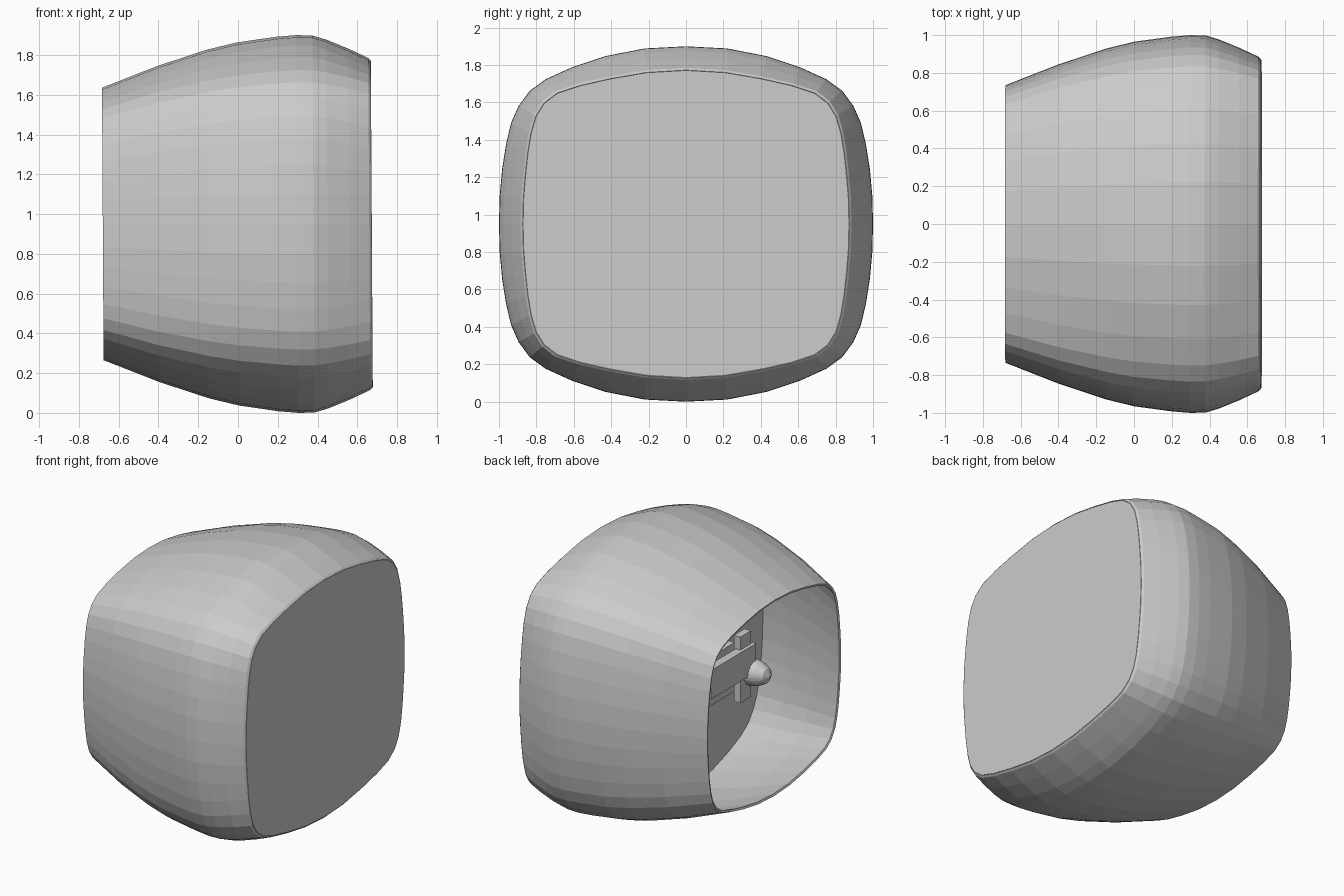
import bpy, bmesh, math

if "Cube" in bpy.data.objects:
    bpy.data.objects.remove(bpy.data.objects["Cube"])

ZC = 0.95

# Quarter cross-sections (unit half-size): soft middle bulge and squarer ends
SOFT = [(1, 0), (.996, .16), (.983, .31), (.962, .45), (.935, .57), (.895, .665),
        (.835, .75), (.75, .815), (.61, .882), (.43, .945), (.22, .988)]
SQUARE = [(1, 0), (.996, .17), (.984, .32), (.97, .46), (.95, .59), (.92, .70),
          (.87, .785), (.79, .85), (.65, .9), (.46, .945), (.24, .985)]

def ring(x, hy, hz, t=0.0, zc=ZC):
    """Bowed rounded square at x; t blends soft to square; leans very slightly back."""
    q = [(a + (c - a) * t, b + (d - b) * t) for (a, b), (c, d) in zip(SOFT, SQUARE)]
    top = [(0, 1)]
    left = [(-u, v) for u, v in reversed(q)]
    upper = q + top + left                            # from (1,0) over to (-1,0)
    lower = [(-u, -v) for u, v in upper[1:-1]]        # and back underneath
    return [(x - 0.006 * hz * v, hy * u, zc + hz * v) for u, v in upper + lower]

def round_ring(x, r, y, z, n=24):
    return [(x, y + r * math.cos(2 * math.pi * i / n), z + r * math.sin(2 * math.pi * i / n))
            for i in range(n)]

def loft(name, rings, cap_start=False, cap_end=False):
    bm = bmesh.new()
    loops = [[bm.verts.new(p) for p in r] for r in rings]
    n = len(loops[0])
    for a, b in zip(loops, loops[1:]):
        for j in range(n):
            k = (j + 1) % n
            bm.faces.new((a[j], a[k], b[k], b[j]))
    if cap_start:
        bm.faces.new(loops[0][::-1])
    if cap_end:
        bm.faces.new(loops[-1])
    me = bpy.data.meshes.new(name)
    bm.to_mesh(me)
    bm.free()
    ob = bpy.data.objects.new(name, me)
    bpy.context.collection.objects.link(ob)
    return ob

def box(name, center, size):
    bpy.ops.mesh.primitive_cube_add(size=1, location=center)
    ob = bpy.context.object
    ob.name = name
    ob.scale = size
    return ob

# Housing: x, half width, half height, squareness
profile = [(-0.68, 0.735, 0.685, 0.8), (-0.4, 0.845, 0.795, 0.5),
           (-0.15, 0.928, 0.877, 0.2), (0.0, 0.965, 0.913, 0.1),
           (0.2, 0.992, 0.942, 0), (0.3, 1.0, 0.95, 0),
           (0.38, 0.998, 0.948, 0), (0.45, 0.977, 0.927, 0.2),
           (0.56, 0.932, 0.882, 0.6), (0.66, 0.885, 0.835, 1),
           (0.672, 0.873, 0.823, 1)]
shell = loft("housing_shell", [ring(*p) for p in profile])
sol = shell.modifiers.new("wall", 'SOLIDIFY')
sol.thickness = 0.015
sol.offset = -1

# Flat front screen, flush with the rim
loft("screen", [ring(0.65, 0.871, 0.821, 1), ring(0.673, 0.871, 0.821, 1)], True, True)

# Inner bulkhead closing the housing
loft("bulkhead", [ring(0.08, 0.965, 0.914), ring(0.1, 0.967, 0.916)], True, True)

# Tube neck with rounded end, pointing at the open back
neck = [(0.085, 0.09), (-0.42, 0.09), (-0.49, 0.078), (-0.54, 0.05), (-0.56, 0.01)]
loft("tube_neck", [round_ring(x, r, -0.12, 1.02) for x, r in reversed(neck)], True)

# Coil block, cross board and upright bracket around the neck
box("coil_block", (-0.1, 0.0, 1.0), (0.34, 0.3, 0.34))
box("cross_board", (-0.42, 0.12, 1.12), (0.06, 0.5, 0.2))
box("upright_bracket", (-0.4, -0.05, 1.08), (0.05, 0.12, 0.46))
